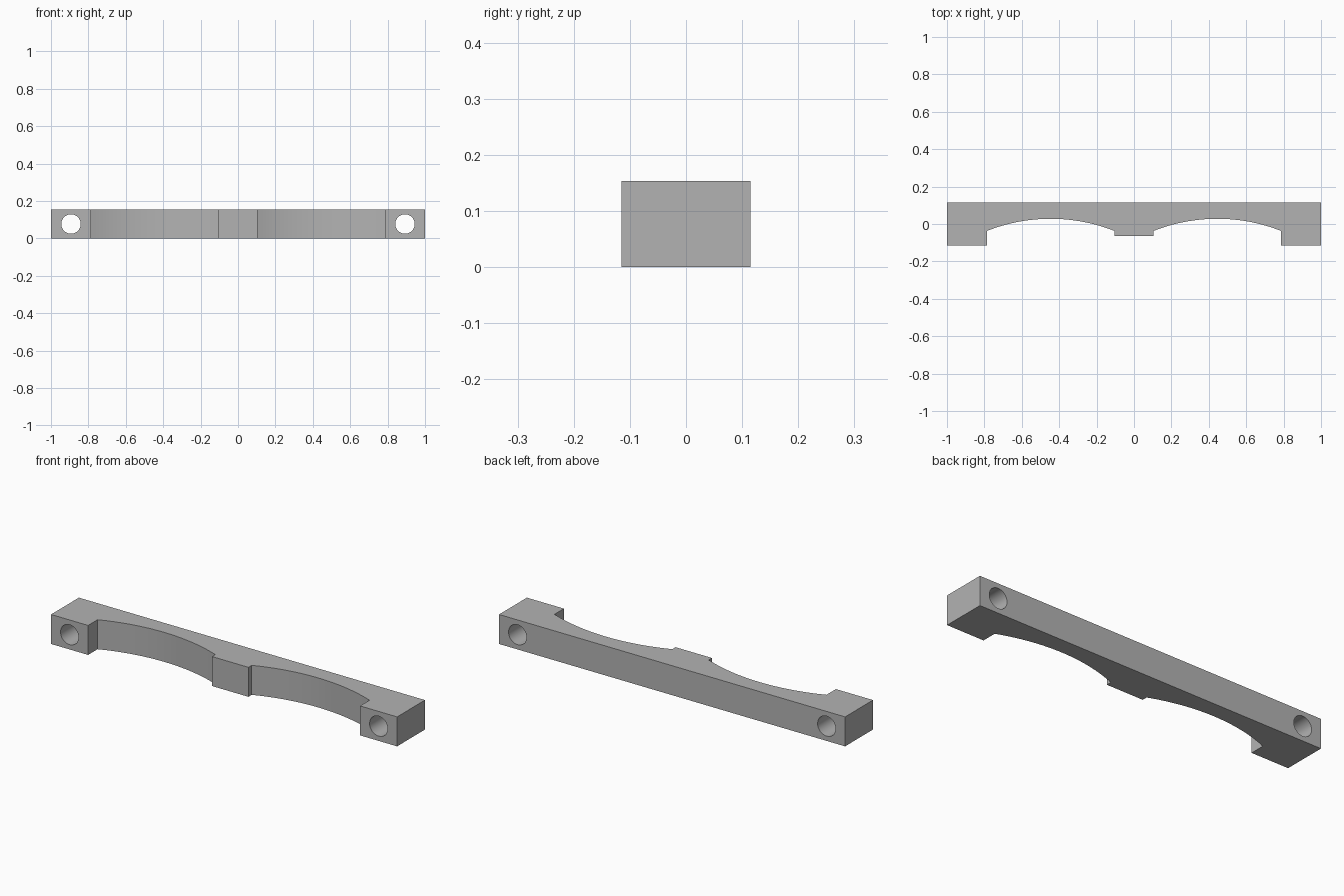
import bpy
import bmesh
import math

cube = bpy.data.objects.get("Cube")
if cube:
    bpy.data.objects.remove(cube, do_unlink=True)

HEIGHT = 0.154
BACK, FRONT = 0.115, -0.115
PAD_HALF, PAD_FRONT = 0.105, -0.064     # central pad
ARC_END, ARC_Y, ARC_RISE = 0.786, -0.037, 0.065
HOLE_X, HOLE_R = 0.893, 0.052
ARC_STEPS = 32

# Plain grey material
grey = bpy.data.materials.new("plain grey")
grey.use_nodes = True
colour = (0.45, 0.45, 0.45, 1)
grey.diffuse_color = colour
grey.node_tree.nodes["Principled BSDF"].inputs["Base Color"].default_value = colour


def arch_points():
    """Shallow circular recess between the central pad and an end block."""
    half = (ARC_END - PAD_HALF) / 2
    middle = (ARC_END + PAD_HALF) / 2
    radius = (half ** 2 + ARC_RISE ** 2) / (2 * ARC_RISE)
    sweep = math.asin(half / radius)
    centre_y = ARC_Y + ARC_RISE - radius
    angles = [sweep * (2 * i / ARC_STEPS - 1) for i in range(ARC_STEPS + 1)]
    return [(middle + radius * math.sin(a), centre_y + radius * math.cos(a)) for a in angles]


# Bar: half outline mirrored across x, then extruded upward
half_outline = [(PAD_HALF, PAD_FRONT), *arch_points(),
                (ARC_END, FRONT), (1, FRONT), (1, BACK)]
outline = half_outline + [(-x, y) for x, y in reversed(half_outline)]

bm = bmesh.new()
base = bm.faces.new([bm.verts.new((x, y, 0)) for x, y in outline])
top = bmesh.ops.extrude_face_region(bm, geom=[base])["geom"]
bmesh.ops.translate(bm, vec=(0, 0, HEIGHT),
                    verts=[v for v in top if isinstance(v, bmesh.types.BMVert)])
bmesh.ops.recalc_face_normals(bm, faces=bm.faces)
mesh = bpy.data.meshes.new("arched_bar")
bm.to_mesh(mesh)
bm.free()
mesh.materials.append(grey)
bar = bpy.data.objects.new("arched_bar", mesh)
bpy.context.collection.objects.link(bar)

# Bolt holes running front to back through both end blocks
cutters = []
for side, name in ((1, "left"), (-1, "right")):
    bpy.ops.mesh.primitive_cylinder_add(
        vertices=48, radius=HOLE_R, depth=1,
        location=(side * HOLE_X, 0, HEIGHT / 2), rotation=(math.pi / 2, 0, 0))
    cutter = bpy.context.object
    cutter.name = name + "_hole_cutter"
    cutter.hide_render = True
    cutter.data.materials.append(grey)
    cutters.append(cutter)
    cut = bar.modifiers.new(name + "_hole", "BOOLEAN")
    cut.operation = "DIFFERENCE"
    cut.solver = "EXACT"
    cut.object = cutter

bpy.ops.object.select_all(action="DESELECT")
bar.select_set(True)
bpy.context.view_layer.objects.active = bar
for modifier in list(bar.modifiers):
    bpy.ops.object.modifier_apply(modifier=modifier.name)
for cutter in cutters:
    bpy.data.objects.remove(cutter, do_unlink=True)

# Smooth arches and holes, crisp edges elsewhere
bpy.ops.object.shade_smooth_by_angle(angle=math.radians(30))
